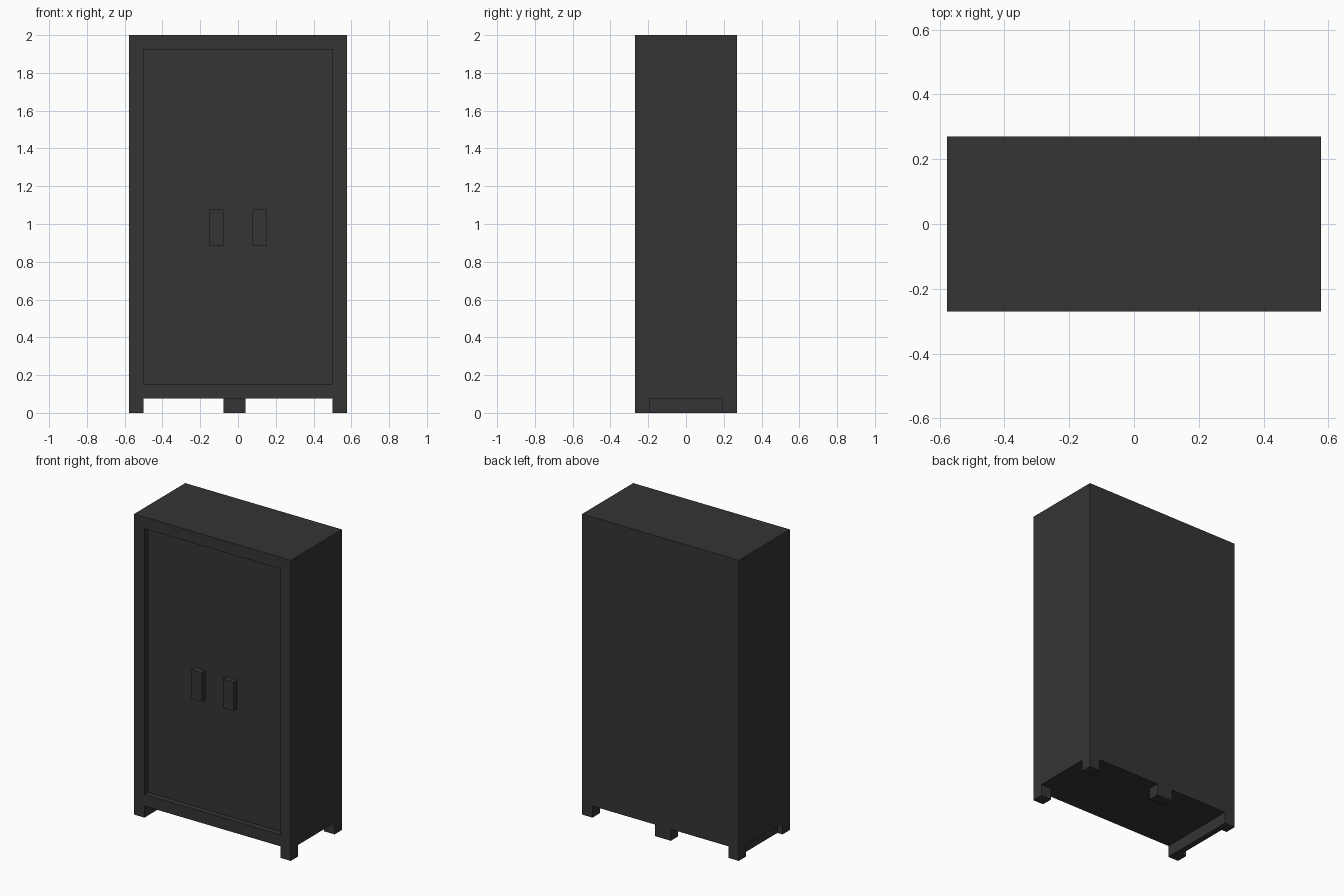
import bpy
import bmesh
from mathutils import Vector

if "Cube" in bpy.data.objects:
    bpy.data.objects.remove(bpy.data.objects["Cube"])

U = 1 / 26  # the model sits on a grid, 52 units tall

charcoal = bpy.data.materials.new("charcoal")
charcoal.diffuse_color = (0.035, 0.035, 0.035, 1)
charcoal.use_nodes = True
charcoal.node_tree.nodes["Principled BSDF"].inputs["Base Color"].default_value = charcoal.diffuse_color


def box(name, lo, hi, edit=None):
    """Box between two grid corners, with an optional bmesh edit."""
    bm = bmesh.new()
    bmesh.ops.create_cube(bm, size=1)
    for v in bm.verts:
        v.co = Vector([(h if c > 0 else l) * U for c, l, h in zip(v.co, lo, hi)])
    if edit:
        edit(bm)
    bm.normal_update()
    mesh = bpy.data.meshes.new(name)
    bm.to_mesh(mesh)
    bm.free()
    mesh.materials.append(charcoal)
    obj = bpy.data.objects.new(name, mesh)
    bpy.context.collection.objects.link(obj)
    return obj


def recess_front(bm):
    """Leave a frame two units wide and sink the door panel by one unit."""
    bm.normal_update()
    front = min(bm.faces, key=lambda f: f.calc_center_median().y)
    bmesh.ops.inset_region(bm, faces=[front], thickness=2 * U, use_even_offset=True)
    panel = bmesh.ops.extrude_discrete_faces(bm, faces=[front])["faces"][0]
    bmesh.ops.translate(bm, verts=panel.verts, vec=(0, U, 0))


# Cabinet body with recessed door panel
box("cabinet_body", (-15, -7, 2), (15, 7, 52), recess_front)

# Door handles, flush with the frame
for side, x in (("left", -4), ("right", 2)):
    box(f"{side}_handle", (x, -7, 23), (x + 2, -6, 28))

# Corner legs
for side, x in (("left", -15), ("right", 13)):
    for end, y in (("front", -7), ("back", 5)):
        box(f"{end}_{side}_leg", (x, y, 0), (x + 2, y + 2, 2))

# Back centre leg, slightly off centre
box("back_centre_leg", (-2, 5, 0), (1, 7, 2))

# Skirt between the left legs, set back from the side
box("left_skirt", (-14, -5, 0), (-13, 5, 2))
